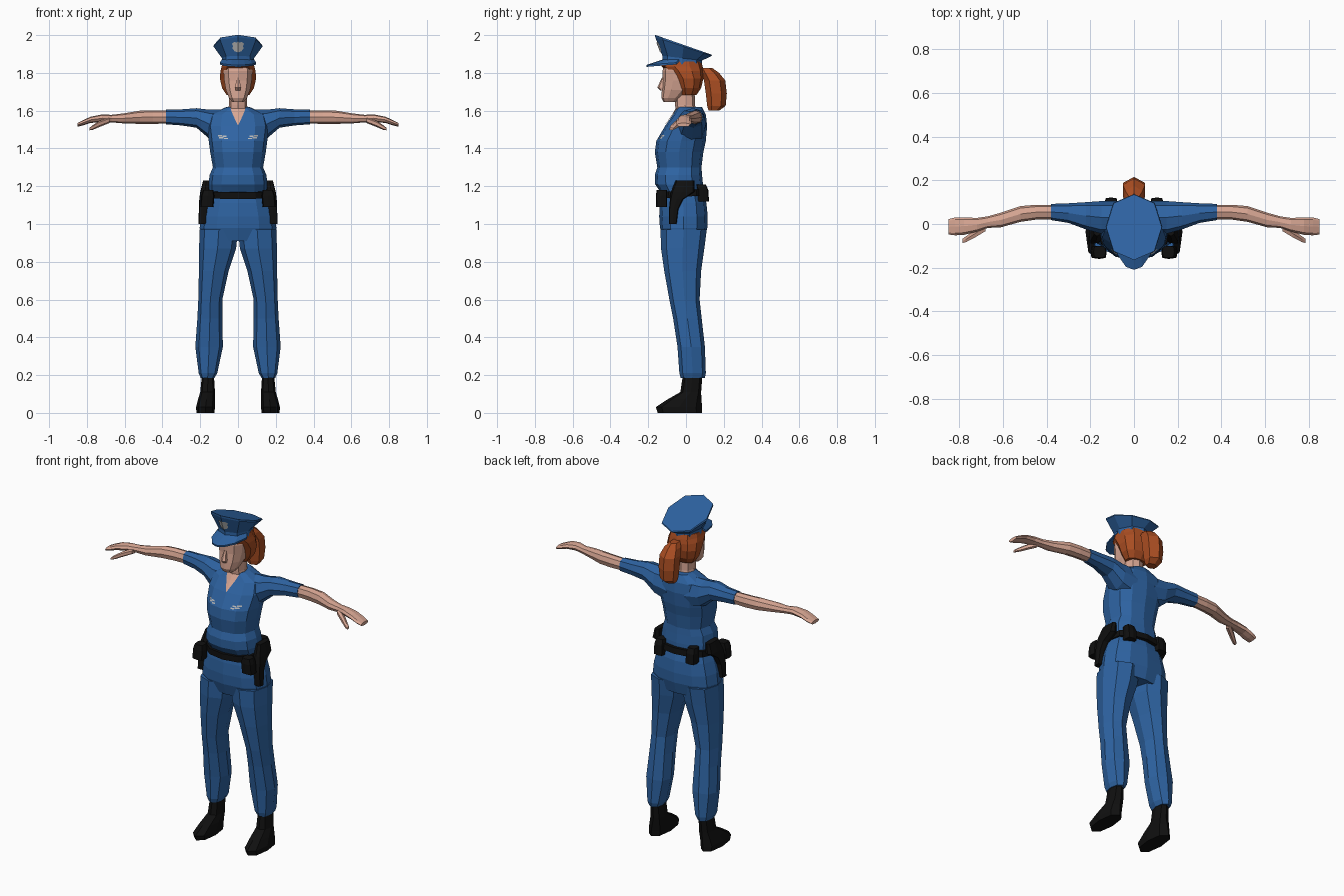
import bpy, bmesh, math
from mathutils import Vector
from mathutils.bvhtree import BVHTree


def material(name, rgb):
    m = bpy.data.materials.new(name)
    m.diffuse_color = (*rgb, 1)
    return m


BLUE = material("uniform blue", (0.027, 0.125, 0.36))
SKIN = material("skin", (0.68, 0.38, 0.29))
HAIR = material("auburn hair", (0.40, 0.075, 0.016))
BLACK = material("black leather", (0.005, 0.005, 0.005))
SILVER = material("silver", (0.5, 0.5, 0.5))


def finish(name, bm, mat, mirror=False):
    bmesh.ops.recalc_face_normals(bm, faces=bm.faces)
    me = bpy.data.meshes.new(name)
    bm.to_mesh(me)
    bm.free()
    me.materials.append(mat)
    ob = bpy.data.objects.new(name, me)
    bpy.context.collection.objects.link(ob)
    if mirror:
        mod = ob.modifiers.new("mirror", 'MIRROR')
        mod.use_mirror_merge = False
    return ob


def loft(name, mat, rings, axis='z', n=10, e=0.85, mirror=False):
    """Rings: (station, min a, max a, min b, max b, slope along b)."""
    bm = bmesh.new()
    loops = []
    for t, a0, a1, b0, b1, *slope in rings:
        k = slope[0] if slope else 0
        loop = []
        for i in range(n):
            ang = 2 * math.pi * i / n
            s, c = math.sin(ang), math.cos(ang)
            a = (a0 + a1) / 2 + (a1 - a0) / 2 * math.copysign(abs(s) ** e, s)
            db = -(b1 - b0) / 2 * math.copysign(abs(c) ** e, c)
            b, h = (b0 + b1) / 2 + db, t + k * db
            loop.append(bm.verts.new((a, b, h) if axis == 'z' else (h, a, b)))
        loops.append(loop)
    for p, q in zip(loops, loops[1:]):
        for i in range(n):
            j = (i + 1) % n
            bm.faces.new((p[i], p[j], q[j], q[i]))
    bm.faces.new(loops[0])
    bm.faces.new(loops[-1])
    return finish(name, bm, mat, mirror)


def body(name, mat, rings, **kw):
    """Centred loft, rings: (z, half width, front y, back y, slope)."""
    return loft(name, mat, [(r[0], -r[1], r[1], *r[2:]) for r in rings], **kw)


def decal(name, target, mat, outlines, gap=0.005):
    """Thin patches laid on the front of a part, mirrored left and right."""
    src = bmesh.new()
    src.from_mesh(target.data)
    bmesh.ops.triangulate(src, faces=src.faces)
    tree = BVHTree.FromBMesh(src)
    bm = bmesh.new()
    for line in outlines:
        verts = []
        for x, z in line:
            hit = tree.ray_cast(Vector((x + 1e-4, -1, z)), Vector((0, 1, 0)))[0]
            if hit:
                verts.append(bm.verts.new((x, hit.y - gap, z)))
        if len(verts) > 2:
            bm.faces.new(verts)
    src.free()
    ob = finish(name, bm, mat, True)
    for f in ob.data.polygons:
        if f.normal.y > 0:
            f.flip()
    return ob


# shirt and trousers
shirt = body("shirt", BLUE, [
    (1.16, .155, -.13, .09), (1.21, .157, -.163, .09), (1.26, .15, -.165, .085),
    (1.30, .133, -.152, .082), (1.38, .147, -.165, .092), (1.44, .155, -.157, .105),
    (1.52, .165, -.11, .112), (1.58, .15, -.068, .105), (1.62, .06, -.045, .085)], n=12)
body("trouser_hips", BLUE, [
    (.91, .19, -.115, .095), (.98, .203, -.138, .113), (1.04, .195, -.142, .115),
    (1.11, .175, -.138, .108), (1.17, .155, -.128, .09)], n=12)
loft("trouser_leg", BLUE, [
    (.185, .125, .197, -.028, .1), (.21, .11, .208, -.035, .105),
    (.35, .08, .226, -.045, .1), (.50, .083, .215, -.068, .083),
    (.60, .083, .21, -.088, .072), (.75, .05, .207, -.115, .08),
    (.87, .01, .206, -.132, .097), (.97, 0, .203, -.135, .11)], n=8, mirror=True)

# boots
loft("boot", BLACK, [
    (0, .125, .22, -.15, .085), (.03, .122, .222, -.16, .085),
    (.07, .122, .212, -.10, .082), (.11, .122, .2, -.03, .08),
    (.21, .128, .19, -.015, .088)], n=8, mirror=True)

# arms
loft("sleeve", BLUE, [
    (.06, -.045, .105, 1.42, 1.605), (.15, -.045, .105, 1.45, 1.605),
    (.22, -.025, .10, 1.51, 1.613), (.30, .005, .095, 1.522, 1.607),
    (.38, .018, .092, 1.528, 1.605)], axis='x', n=8, mirror=True)
loft("forearm_and_hand", SKIN, [
    (.37, .022, .088, 1.532, 1.601), (.45, .02, .088, 1.53, 1.602),
    (.52, .01, .082, 1.53, 1.60), (.61, -.015, .052, 1.533, 1.585),
    (.67, -.018, .035, 1.538, 1.578), (.72, -.035, .028, 1.54, 1.58),
    (.78, -.05, .03, 1.535, 1.568), (.82, -.052, .03, 1.522, 1.55),
    (.85, -.048, .022, 1.515, 1.535)], axis='x', n=8, mirror=True)
loft("thumb", SKIN, [
    (.68, -.035, .01, 1.535, 1.565), (.73, -.065, -.025, 1.515, 1.548),
    (.77, -.085, -.055, 1.498, 1.523), (.785, -.088, -.066, 1.496, 1.51)],
    axis='x', n=6, mirror=True)

# open collar and chest badges
decal("open_collar", shirt, SKIN, [
    [(0, 1.52), (.028, 1.58), (0, 1.58)],
    [(0, 1.58), (.028, 1.58), (.04, 1.612), (0, 1.612)]])
decal("chest_badge", shirt, SILVER, [
    [(x, z), (x + .022, z), (x + .022, z + .007), (x, z + .007)]
    for x, z in ((.052, 1.449), (.078, 1.453), (.06, 1.461), (.085, 1.464))])

# neck, head and nose
body("neck", SKIN, [(1.57, .06, -.05, .06), (1.63, .048, -.058, .048),
                    (1.72, .048, -.06, .045)], n=8)
body("head", SKIN, [
    (1.645, .032, -.118, -.05), (1.668, .05, -.13, -.02), (1.71, .067, -.128, .03),
    (1.76, .076, -.123, .05), (1.81, .08, -.125, .06), (1.86, .08, -.11, .06)], n=10)
body("nose", SKIN, [(1.708, .014, -.138, -.11), (1.722, .017, -.152, -.11),
                    (1.775, .008, -.128, -.11)], n=6)

# hair with ponytail
body("hair", HAIR, [
    (1.682, .062, -.03, .055), (1.72, .088, -.045, .08), (1.77, .1, -.065, .092),
    (1.81, .097, -.10, .092), (1.835, .09, -.13, .088), (1.86, .085, -.125, .08)], n=10)
body("ponytail", HAIR, [
    (1.60, .035, .12, .175), (1.625, .05, .112, .21), (1.69, .058, .105, .216),
    (1.76, .058, .095, .208), (1.80, .045, .078, .175), (1.825, .025, .07, .14)],
    n=6, e=1)

# cap: band, crown, visor and badge
cap = body("cap", BLUE, [
    (1.845, .085, -.125, .083, -.02), (1.878, .085, -.125, .085, -.12),
    (1.94, .13, -.163, .137, -.33), (1.949, .127, -.165, .135, -.35)], n=8, e=.9)
bm = bmesh.new()
rows = []
for w, d, z, drop in ((.086, .10, 1.872, 0), (.098, .19, 1.872, .03),
                      (.098, .188, 1.862, .03), (.086, .10, 1.86, 0)):
    angles = [math.radians(a) for a in (-80, -50, -22, 0, 22, 50, 80)]
    rows.append([bm.verts.new((w * math.sin(a), -.02 - d * math.cos(a),
                               z - drop * (.5 + .5 * math.cos(a)))) for a in angles])
for p, q in zip(rows, rows[1:] + rows[:1]):
    for i in range(6):
        bm.faces.new((p[i], p[i + 1], q[i + 1], q[i]))
for i in (0, -1):
    bm.faces.new([r[i] for r in rows])
finish("cap_visor", bm, BLUE)
decal("cap_badge", cap, SILVER, [
    [(0, 1.908), (.018, 1.914), (.03, 1.93), (.026, 1.943),
     (.033, 1.955), (.018, 1.965), (.008, 1.96), (0, 1.966)]])

# belt with holsters and pouches
body("belt", BLACK, [(1.143, .17, -.15, .115, .08), (1.178, .168, -.15, .112, .08)], n=12)
gear = dict(n=8, e=.45, mirror=True)
loft("holster", BLACK, [
    (1.0, .168, .21, -.09, -.05), (1.08, .16, .207, -.09, -.04),
    (1.13, .15, .205, -.085, -.015), (1.17, .15, .2, -.08, .045),
    (1.23, .152, .185, -.055, .045)], **gear)
loft("front_pouch", BLACK, [(1.09, .13, .2, -.158, -.1), (1.15, .125, .195, -.16, -.1),
                            (1.18, .13, .185, -.155, -.1)], **gear)
loft("back_pouch", BLACK, [(1.12, .075, .135, .06, .122), (1.18, .075, .135, .06, .118),
                           (1.21, .08, .13, .055, .105)], **gear)
